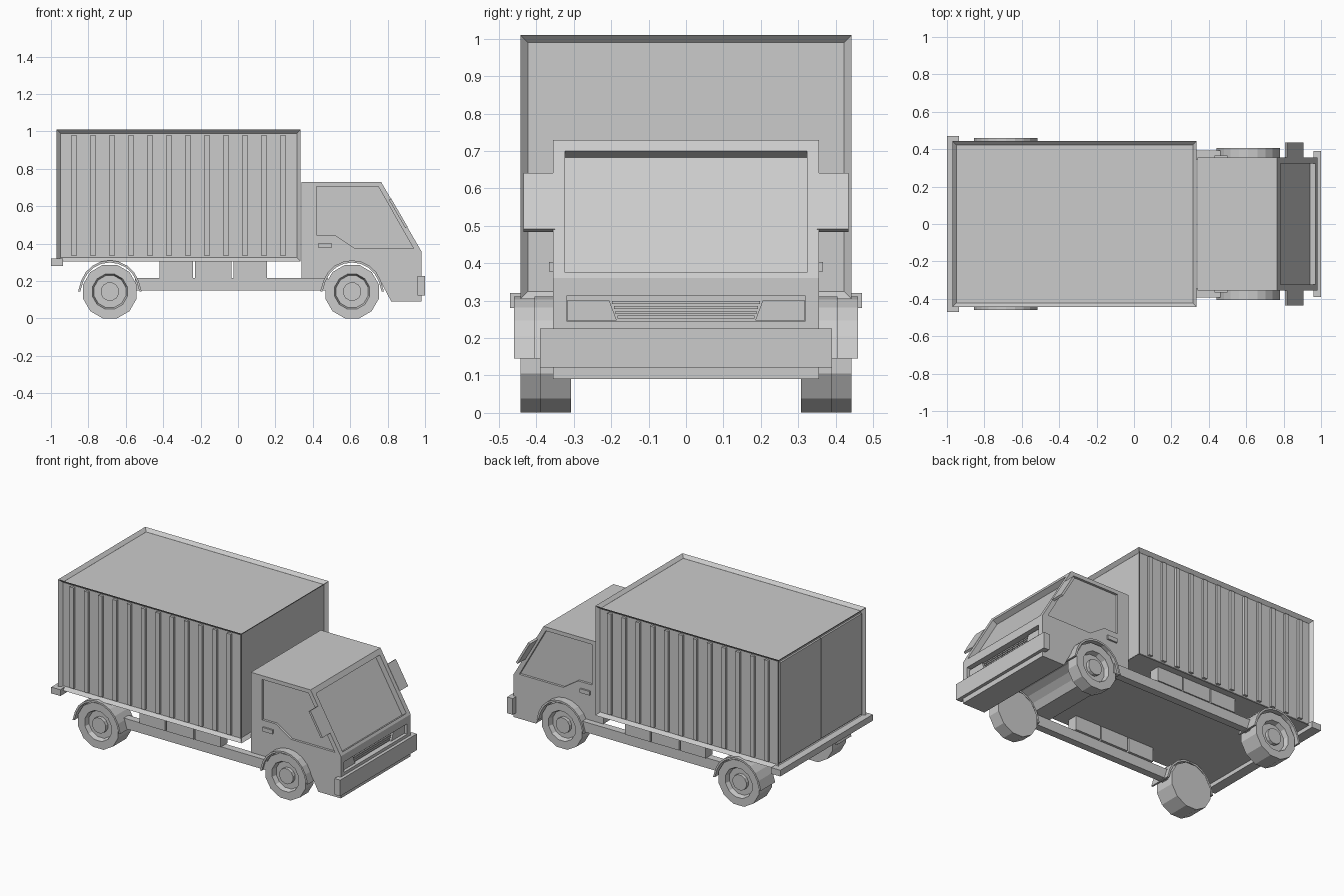
import bpy, bmesh, math
from mathutils import Vector

if "Cube" in bpy.data.objects:
    bpy.data.objects.remove(bpy.data.objects["Cube"])


def finish(name, bm):
    bmesh.ops.recalc_face_normals(bm, faces=bm.faces)
    me = bpy.data.meshes.new(name)
    bm.to_mesh(me)
    bm.free()
    ob = bpy.data.objects.new(name, me)
    bpy.context.collection.objects.link(ob)
    return ob


def prism(bm, pts, y0, y1):
    """Extrude an x-z profile from y0 to y1."""
    face = bm.faces.new([bm.verts.new((x, y0, z)) for x, z in pts])
    new = bmesh.ops.extrude_face_region(bm, geom=[face])["geom"]
    bmesh.ops.translate(bm, vec=(0, y1 - y0, 0),
                        verts=[g for g in new if isinstance(g, bmesh.types.BMVert)])
    return face


def rect(x0, x1, z0, z1):
    return [(x0, z0), (x1, z0), (x1, z1), (x0, z1)]


def part(name, pts, y0, y1, mirror=False):
    bm = bmesh.new()
    prism(bm, pts, y0, y1)
    if mirror:
        prism(bm, pts, -y1, -y0)
    return finish(name, bm)


def yz_part(name, pts, x0, x1):
    """Extrude a y-z profile along x, mirrored in y."""
    bm = bmesh.new()
    for s in (1, -1):
        face = bm.faces.new([bm.verts.new((x0, s * y, z)) for y, z in pts])
        new = bmesh.ops.extrude_face_region(bm, geom=[face])["geom"]
        bmesh.ops.translate(bm, vec=(x1 - x0, 0, 0),
                            verts=[g for g in new if isinstance(g, bmesh.types.BMVert)])
    return finish(name, bm)


def arc(cx, cz, r, a0, a1, n):
    return [(cx + r * math.cos(math.radians(a0 + (a1 - a0) * i / n)),
             cz + r * math.sin(math.radians(a0 + (a1 - a0) * i / n))) for i in range(n + 1)]


AXLE_Z, FRONT_X, REAR_X = 0.148, 0.61, -0.685

# Cargo box: every wall but the floor inset to leave an edge frame
X0, X1, Y, Z0, Z1 = -0.97, 0.335, 0.443, 0.305, 1.01
bm = bmesh.new()
prism(bm, rect(X0, X1, Z0, Z1), -Y, Y)
bmesh.ops.recalc_face_normals(bm, faces=bm.faces)
walls = [f for f in bm.faces if f.normal.z > -0.5]
bmesh.ops.inset_individual(bm, faces=walls, thickness=0.028, depth=-0.02)
finish("cargo_box", bm)

# Vertical ribs on both sides of the box
bm = bmesh.new()
for i in range(12):
    x = -0.877 + 0.1016 * i
    for s in (-1, 1):
        prism(bm, rect(x - 0.014, x + 0.014, Z0 + 0.028, Z1 - 0.028), s * 0.415, s * 0.438)
finish("cargo_ribs", bm)

# Two rear doors with a seam between them
part("rear_doors", rect(X0 + 0.008, X0 + 0.03, Z0 + 0.03, Z1 - 0.03), 0.004, 0.413, True)

# Cab body with a wheel arch through it
cab_pts = [(0.34, 0.73), (0.765, 0.73), (0.98, 0.36), (0.98, 0.09), (0.82, 0.09)]
cab_pts += arc(FRONT_X, AXLE_Z, 0.16, 18, 155, 8) + [(0.34, 0.215)]
cab = part("cab", cab_pts, -0.355, 0.355)

# Recesses for windshield, side windows and grille
slope = Vector((0.215, -0.37)).normalized()
normal = Vector((-slope.y, slope.x))


def on_slope(z, off):
    p = Vector((0.765 + (0.73 - z) * 0.215 / 0.37, z)) + normal * off
    return (p.x, p.y)


bm = bmesh.new()
prism(bm, [on_slope(0.70, -0.035), on_slope(0.375, -0.035),
           on_slope(0.375, 0.1), on_slope(0.70, 0.1)], -0.323, 0.323)
window = [(0.42, 0.705), (0.75, 0.705), (0.938, 0.375),
          (0.625, 0.375), (0.52, 0.445), (0.42, 0.445)]
for s in (-1, 1):
    prism(bm, window, s * 0.34, s * 0.5)
prism(bm, rect(0.94, 1.1, 0.245, 0.312), -0.32, 0.32)
cutter = finish("cab_cutter", bm)
cutter.hide_render = True
mod = cab.modifiers.new("recesses", "BOOLEAN")
mod.operation, mod.solver, mod.object = "DIFFERENCE", "EXACT", cutter
bpy.context.view_layer.objects.active = cab
bpy.ops.object.modifier_apply(modifier=mod.name)
bpy.data.objects.remove(cutter)

# Headlights and grille slats
yz_part("headlights", [(0.185, 0.247), (0.318, 0.247), (0.318, 0.30), (0.205, 0.30)], 0.935, 0.962)
bm = bmesh.new()
for i in range(4):
    z = 0.252 + 0.013 * i
    w = 0.183 + 0.005 * i
    prism(bm, rect(0.935, 0.955, z, z + 0.008), -w, w)
finish("grille_slats", bm)

# Door handles, mirrors and bumpers
part("door_handles", rect(0.43, 0.50, 0.378, 0.404), 0.35, 0.366, True)
part("mirrors", [on_slope(0.64, -0.012), on_slope(0.49, -0.012),
                 on_slope(0.49, 0.002), on_slope(0.64, 0.002)], 0.35, 0.435, True)
part("front_bumper", rect(0.96, 1.0, 0.122, 0.226), -0.39, 0.39)
part("rear_bumper", rect(-1.0, -0.935, 0.28, 0.32), -0.47, 0.47)

# Chassis rails and storage boxes above them
part("chassis_rails", rect(-0.55, 0.48, 0.15, 0.215), 0.345, 0.392, True)
for i, (a, b) in enumerate([(-0.42, -0.24), (-0.23, -0.035), (-0.025, 0.155)]):
    part(f"storage_boxes_{i + 1}", rect(a, b, 0.215, 0.31), 0.33, 0.40, True)

# Fenders: arched strips with flared ends
for name, cx, y1 in (("front_fenders", FRONT_X, 0.405), ("rear_fenders", REAR_X, 0.46)):
    outer = [(cx + 0.17, 0.145)] + arc(cx, AXLE_Z, 0.163, 20, 160, 8) + [(cx - 0.17, 0.145)]
    inner = [(cx - 0.158, 0.145)] + arc(cx, AXLE_Z, 0.151, 160, 20, 8) + [(cx + 0.158, 0.145)]
    part(name, outer + inner, 0.315, y1, True)


# Wheels: twelve-sided lathed profile with recessed rim and hub
def wheel(name, cx, side, y_in, y_out):
    prof = [(0, y_in), (0.148, y_in), (0.148, y_out), (0.097, y_out),
            (0.088, y_out - 0.03), (0.05, y_out - 0.03), (0.05, y_out - 0.008), (0, y_out - 0.008)]
    bm = bmesh.new()
    a = math.radians(15)
    vs = [bm.verts.new((r * math.sin(a), side * y, r * math.cos(a))) for r, y in prof]
    es = [bm.edges.new(p) for p in zip(vs, vs[1:])]
    bmesh.ops.spin(bm, geom=vs + es, cent=(0, 0, 0), axis=(0, 1, 0),
                   angle=math.tau, steps=12, use_merge=False)
    bmesh.ops.remove_doubles(bm, verts=bm.verts, dist=1e-4)
    bmesh.ops.translate(bm, verts=bm.verts, vec=(cx, 0, 0.1435))
    finish(name, bm)


for side, label in ((-1, "right"), (1, "left")):
    wheel(f"front_wheel_{label}", FRONT_X, side, 0.308, 0.39)
    wheel(f"rear_wheel_{label}", REAR_X, side, 0.308, 0.443)
